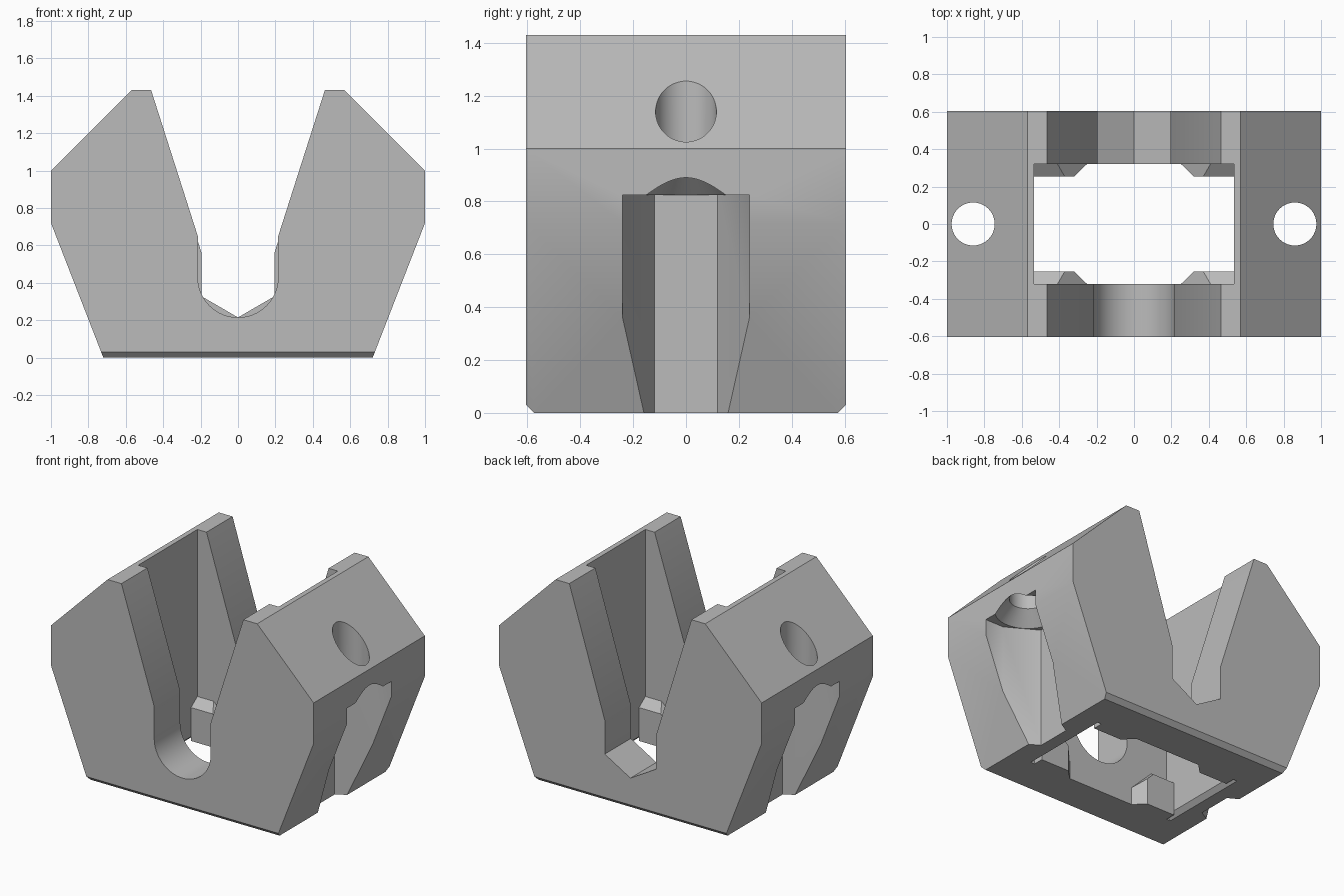
import bpy, bmesh, math
from mathutils import Vector

old = bpy.data.objects.get("Cube")
if old:
    bpy.data.objects.remove(old, do_unlink=True)

grey = bpy.data.materials.new("light grey")
grey.use_nodes = True
GREY = (0.5, 0.5, 0.5, 1)
grey.diffuse_color = GREY
grey.node_tree.nodes["Principled BSDF"].inputs["Base Color"].default_value = GREY


def make_object(name, bm):
    bmesh.ops.recalc_face_normals(bm, faces=bm.faces[:])
    mesh = bpy.data.meshes.new(name)
    bm.to_mesh(mesh)
    bm.free()
    mesh.materials.append(grey)
    obj = bpy.data.objects.new(name, mesh)
    bpy.context.collection.objects.link(obj)
    return obj


def prism(outline, start, end, axis):
    """Extrude a 2D outline along y (outline is x, z) or z (outline is x, y)."""
    bm = bmesh.new()
    along = Vector((0, 1, 0)) if axis == "y" else Vector((0, 0, 1))
    pts = [Vector((a, 0, b)) if axis == "y" else Vector((a, b, 0)) for a, b in outline]
    face = bm.faces.new([bm.verts.new(p + along * start) for p in pts])
    extruded = bmesh.ops.extrude_face_region(bm, geom=[face])
    moved = [g for g in extruded["geom"] if isinstance(g, bmesh.types.BMVert)]
    bmesh.ops.translate(bm, verts=moved, vec=along * (end - start))
    return bm


def mirrored(half):
    """Right half of an outline, closed with its mirror image."""
    return half + [(-a, b) for a, b in reversed(half) if abs(a) > 1e-6]


def cone(r_low, r_high, z_low, z_high, x):
    bm = bmesh.new()
    bmesh.ops.create_cone(bm, cap_ends=True, segments=64, radius1=r_low,
                          radius2=r_high, depth=z_high - z_low)
    bmesh.ops.translate(bm, verts=bm.verts[:], vec=(x, 0, (z_low + z_high) / 2))
    return bm


def cut(target, bm):
    cutter = make_object("cutter", bm)
    mod = target.modifiers.new("cut", "BOOLEAN")
    mod.operation = "DIFFERENCE"
    mod.solver = "EXACT"
    mod.object = cutter
    bpy.context.view_layer.objects.active = target
    bpy.ops.object.modifier_apply(modifier=mod.name)
    bpy.data.objects.remove(cutter, do_unlink=True)


# Block with chamfered bottom edges at front and back
half_depth, height = 0.605, 1.43
bm = prism(mirrored([(0.72, 0), (1, 0.72), (1, 1), (0.57, height)]),
           -half_depth, half_depth, "y")
bottom = [e for e in bm.edges
          if all(v.co.z < 0.01 for v in e.verts)
          and abs(e.verts[0].co.y - e.verts[1].co.y) < 0.01]
bmesh.ops.bevel(bm, geom=bottom, offset=0.03, segments=1, affect="EDGES")
body = make_object("holder_body", bm)

# Front slot: V funnel into a round bottom
top_pt = (0.485, 1.494)
r, cz = 0.215, 0.43
arc = [(r * math.cos(t), cz - r * math.sin(t))
       for t in (math.pi / 2 * i / 16 for i in range(17))]
arc[-1] = (0, cz - r)
cut(body, prism(mirrored([top_pt, (r, 0.65)] + arc), -0.8, 0, "y"))

# Back slot: V funnel into a hexagonal bottom
cut(body, prism(mirrored([top_pt, (0.195, 0.56), (0.195, 0.328), (0, 0.215)]),
                0, 0.8, "y"))

# Central cavity, flared at its lower ends
cav_x, cav_y = 0.535, 0.322
cut(body, prism(mirrored([(cav_x + 0.06, -0.03), (cav_x, 0.03), (cav_x, 1.6)]),
                -cav_y, cav_y, "y"))

# Screw holes and nut pockets on both sides
hole_x, nut_r, hole_r = 0.86, 0.24, 0.115
apothem = nut_r * math.cos(math.pi / 6)
ceiling = 0.825
for s in (1, -1):
    pocket = [(1.3, nut_r), (hole_x, nut_r), (hole_x - apothem, nut_r / 2)]
    pocket += [(x, -y) for x, y in reversed(pocket)]
    cut(body, prism([(s * x, y) for x, y in pocket], -0.2, ceiling, "z"))
    cut(body, cone(apothem, hole_r, ceiling - 0.003, ceiling + 0.09, s * hole_x))
    cut(body, cone(hole_r, hole_r, 0.7, 1.5, s * hole_x))

# Sloped support tabs in the cavity corners
tab_y = 0.253
tab = [(cav_x, cav_y, 0), (cav_x, tab_y, 0), (0.25, cav_y, 0), (0.32, tab_y, 0),
       (0.25, cav_y, 0.12), (0.32, tab_y, 0.18), (0.41, cav_y, 0.28),
       (0.37, tab_y, 0.23), (cav_x, cav_y, 0.28), (cav_x, tab_y, 0.23)]
parts = [body]
for sx, side in ((1, "left"), (-1, "right")):
    for sy, end in ((-1, "front"), (1, "back")):
        bm = bmesh.new()
        verts = [bm.verts.new((sx * x, sy * y, z)) for x, y, z in tab]
        bmesh.ops.convex_hull(bm, input=verts)
        bmesh.ops.dissolve_limit(bm, angle_limit=0.02, verts=bm.verts[:],
                                 edges=bm.edges[:])
        parts.append(make_object(f"{end}_{side}_tab", bm))

# Smooth the round walls, keep the edges sharp
bpy.ops.object.select_all(action="DESELECT")
for obj in parts:
    obj.select_set(True)
bpy.context.view_layer.objects.active = body
bpy.ops.object.shade_smooth_by_angle(angle=math.radians(30))
